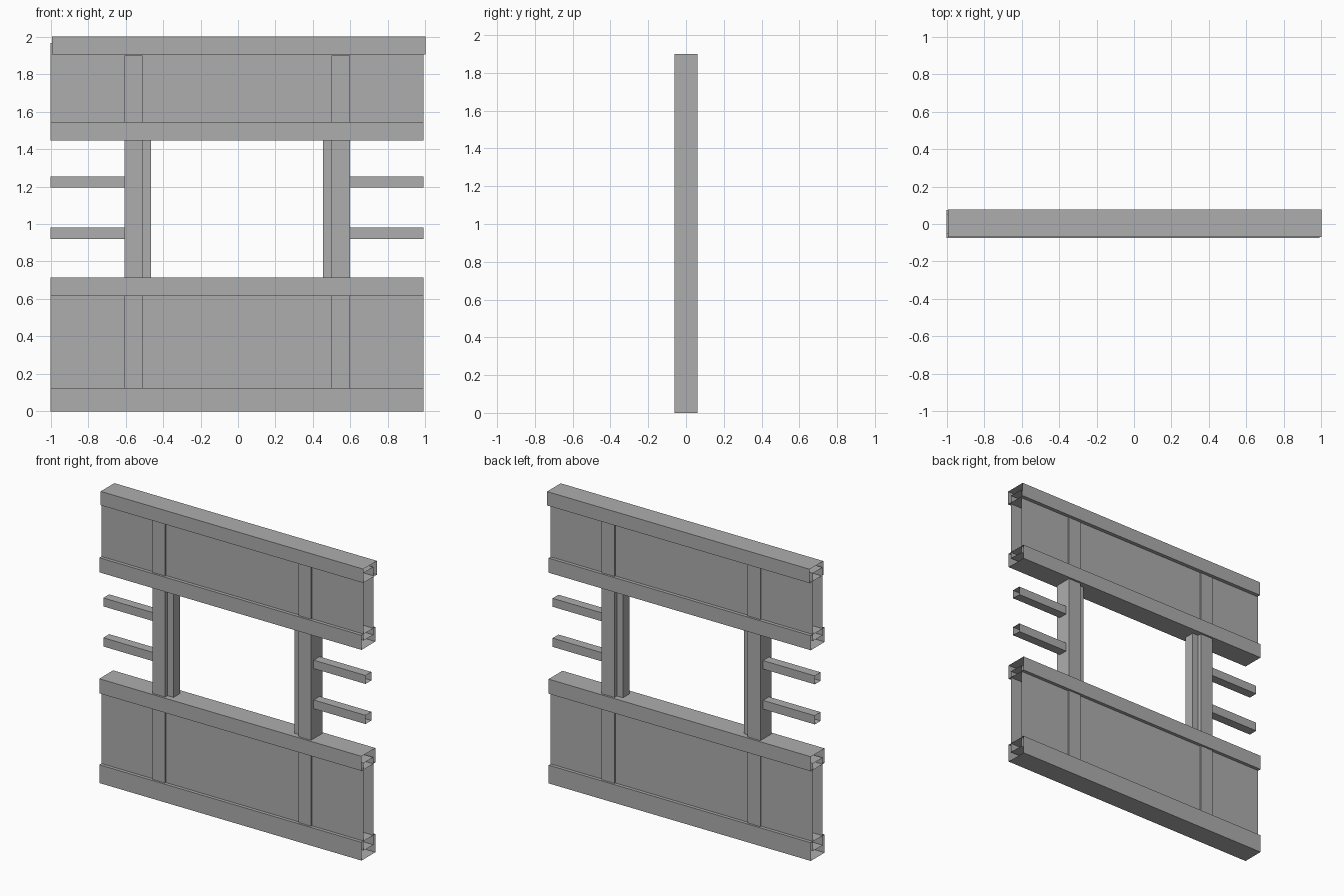
import bpy
import bmesh

cube = bpy.data.objects.get("Cube")
if cube:
    bpy.data.objects.remove(cube, do_unlink=True)

grey = bpy.data.materials.new("plain grey")
grey.use_nodes = True
colour = (0.42, 0.42, 0.42, 1)
grey.diffuse_color = colour
grey.node_tree.nodes["Principled BSDF"].inputs["Base Color"].default_value = colour


def box(name, x, y, z, open_ends=False):
    """Box between (min, max) pairs; open_ends drops the two faces across x."""
    bm = bmesh.new()
    bmesh.ops.create_cube(bm, size=1)
    for v in bm.verts:
        v.co = [pair[c > 0] for c, pair in zip(v.co, (x, y, z))]
    bm.normal_update()
    if open_ends:
        ends = [f for f in bm.faces if abs(f.normal.x) > 0.5]
        bmesh.ops.delete(bm, geom=ends, context="FACES_ONLY")
    mesh = bpy.data.meshes.new(name)
    bm.to_mesh(mesh)
    bm.free()
    mesh.materials.append(grey)
    obj = bpy.data.objects.new(name, mesh)
    bpy.context.collection.objects.link(obj)


LEFT, RIGHT, MID = -1.0, 0.99, -0.005
span = (LEFT, RIGHT)

# Hollow horizontal rails, open at both ends
for name, z in (("bottom_rail", (0, 0.125)), ("sill_rail", (0.615, 0.715)),
                ("lintel_rail", (1.445, 1.545))):
    box(name, span, (-0.075, 0.075), z, True)
box("top_rail", (-0.993, 1.0), (-0.07, 0.078), (1.905, 2.0), True)

# Hollow wall panels between the rails
box("lower_panel", span, (-0.052, 0.052), (0.06, 0.66), True)
box("upper_panel", span, (-0.052, 0.052), (1.5, 1.965), True)

# Posts, window jambs and side bars, mirrored about the middle
for side, s in (("right", -1), ("left", 1)):
    def reach(a, b):
        return sorted((MID + s * a, MID + s * b))

    box(side + "_post", reach(0.505, 0.602), (-0.061, 0.061), (0, 1.9))
    box(side + "_jamb", reach(0.459, 0.505), (-0.035, 0.035), (0.7, 1.46))
    for level, z in (("lower", (0.92, 0.98)), ("upper", (1.195, 1.253))):
        box(f"{side}_{level}_bar", reach(0.6, 0.995), (-0.032, 0.032), z, True)
